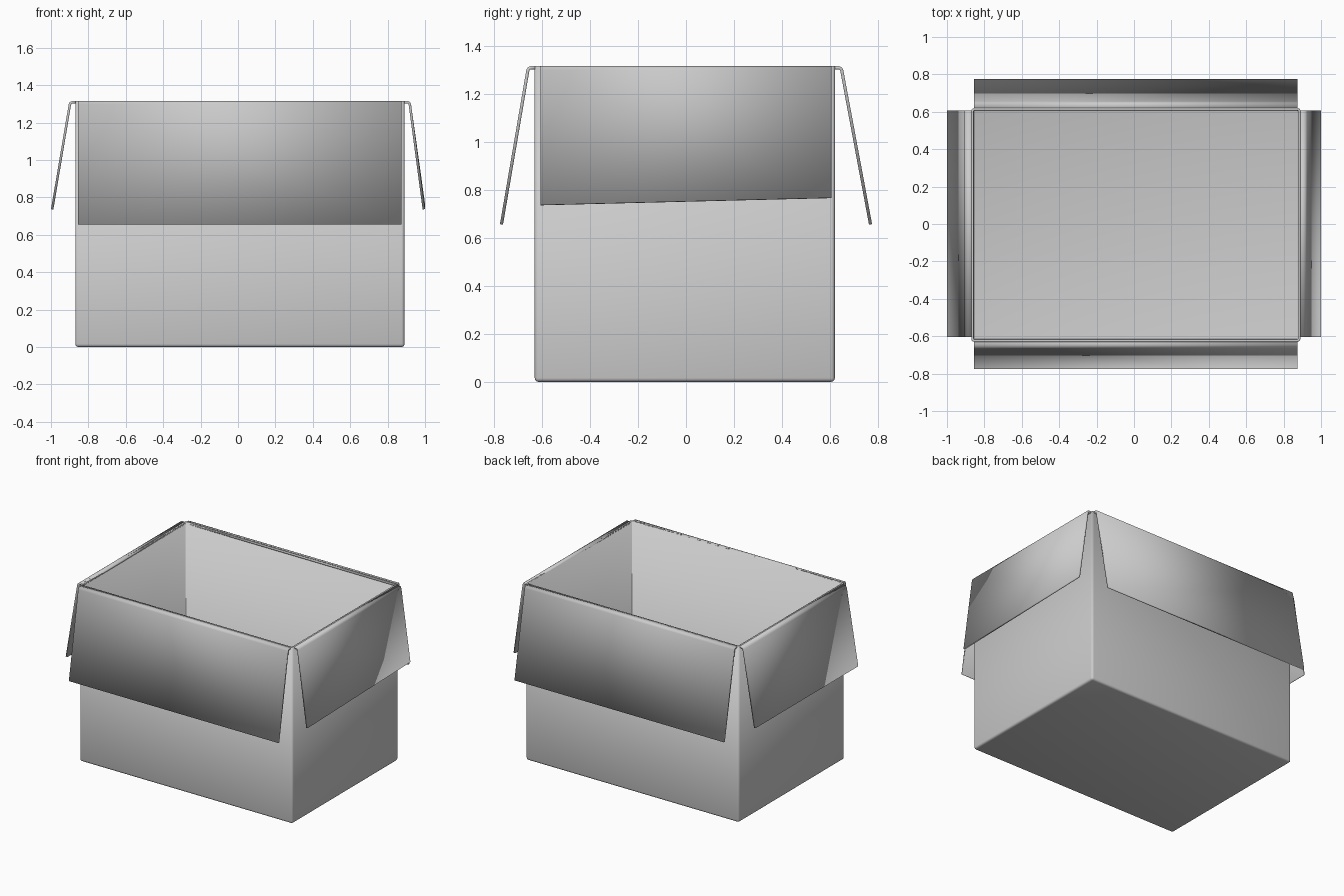
import bpy, bmesh
from mathutils import Vector

old = bpy.data.objects.get("Cube")
if old:
    bpy.data.objects.remove(old)

# Single plain board colour
GREY = (0.6, 0.6, 0.6, 1)
board = bpy.data.materials.new("grey cardboard")
board.use_nodes = True
board.diffuse_color = GREY
board.node_tree.nodes["Principled BSDF"].inputs["Base Color"].default_value = GREY

X0, X1, Y0, Y1, TOP = -0.87, 0.89, -0.63, 0.62, 1.315
THICK = 0.013


def finish(name, bm):
    """Turn a sheet into a smooth-shaded board with thickness."""
    mesh = bpy.data.meshes.new(name)
    bm.to_mesh(mesh)
    bm.free()
    mesh.materials.append(board)
    obj = bpy.data.objects.new(name, mesh)
    bpy.context.collection.objects.link(obj)
    solid = obj.modifiers.new("thickness", 'SOLIDIFY')
    solid.thickness = THICK
    solid.offset = -1
    solid.use_even_offset = True
    bpy.ops.object.select_all(action='DESELECT')
    obj.select_set(True)
    bpy.context.view_layer.objects.active = obj
    bpy.ops.object.shade_smooth_by_angle(angle=0.6)
    return obj


# Open body with rounded upright and bottom edges
bm = bmesh.new()
bmesh.ops.create_cube(bm, size=1)
for v in bm.verts:
    v.co = Vector((X1 if v.co.x > 0 else X0,
                   Y1 if v.co.y > 0 else Y0,
                   TOP if v.co.z > 0 else 0))
lid = [f for f in bm.faces if f.normal.z > 0.9]
bmesh.ops.delete(bm, geom=lid, context='FACES_ONLY')
edges = [e for e in bm.edges if len(e.link_faces) == 2]
bmesh.ops.bevel(bm, geom=edges, offset=0.016, segments=3, profile=0.5,
                affect='EDGES')
bmesh.ops.recalc_face_normals(bm, faces=bm.faces)
finish("box_body", bm)


def flap(name, origin, out, along, start, end, reach, hem, skew=0):
    """Folded sheet: over the rim, round the crease, then hanging outward."""
    profile = [(-THICK, TOP), (0.018, TOP), (0.029, TOP - 0.005),
               (0.035, TOP - 0.016), (reach, hem)]
    bm = bmesh.new()
    rows = []
    for i, (d, z) in enumerate(profile):
        row = []
        for t in (start, end):
            lift = skew if i == len(profile) - 1 and t == end else 0
            p = Vector(out) * (origin + d) + Vector(along) * t
            row.append(bm.verts.new((p.x, p.y, z + lift)))
        rows.append(row)
    for a, b in zip(rows, rows[1:]):
        bm.faces.new((a[0], b[0], b[1], a[1]))
    # Make the outer surface face up and outward
    bm.normal_update()
    bm.faces.ensure_lookup_table()
    if bm.faces[0].normal.z < 0:
        bmesh.ops.reverse_faces(bm, faces=bm.faces)
    finish(name, bm)


flap("front_flap", -Y0, (0, -1, 0), (1, 0, 0), -0.855, 0.875, 0.145, 0.657)
flap("back_flap", Y1, (0, 1, 0), (1, 0, 0), -0.855, 0.875, 0.155, 0.657)
flap("right_flap", -X0, (-1, 0, 0), (0, 1, 0), -0.605, 0.607, 0.13, 0.737)
flap("left_flap", X1, (1, 0, 0), (0, 1, 0), -0.605, 0.607, 0.11, 0.737, 0.03)
